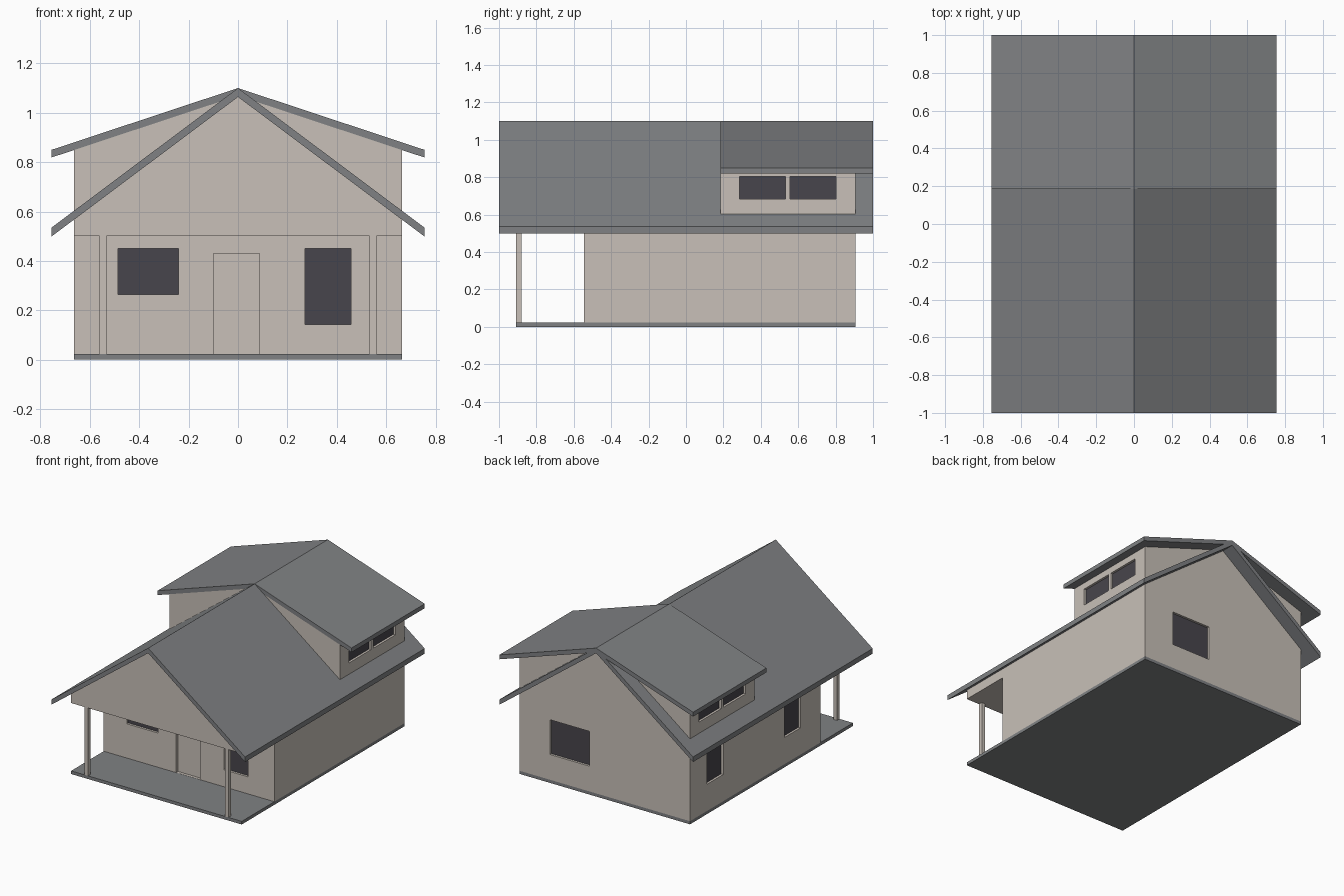
import bpy, bmesh

if "Cube" in bpy.data.objects:
    bpy.data.objects.remove(bpy.data.objects["Cube"])


def material(name, rgb):
    m = bpy.data.materials.new(name)
    m.diffuse_color = (*rgb, 1)
    m.use_nodes = True
    m.node_tree.nodes["Principled BSDF"].inputs["Base Color"].default_value = m.diffuse_color
    return m


WALL = material("beige wall", (0.58, 0.53, 0.48))
GREY = material("grey roof", (0.215, 0.222, 0.23))
GLASS = material("dark glass", (0.064, 0.06, 0.072))


def finish(name, bm, mat):
    bmesh.ops.recalc_face_normals(bm, faces=bm.faces)
    me = bpy.data.meshes.new(name)
    bm.to_mesh(me)
    bm.free()
    me.materials.append(mat)
    ob = bpy.data.objects.new(name, me)
    bpy.context.collection.objects.link(ob)
    return ob


def prism(name, profile, y0, y1, mat):
    """Extrude an (x, z) profile along y."""
    bm = bmesh.new()
    face = bm.faces.new([bm.verts.new((x, y0, z)) for x, z in profile])
    new = bmesh.ops.extrude_face_region(bm, geom=[face])["geom"]
    verts = [v for v in new if isinstance(v, bmesh.types.BMVert)]
    bmesh.ops.translate(bm, verts=verts, vec=(0, y1 - y0, 0))
    return finish(name, bm, mat)


def box(name, x, y, z, mat):
    return prism(name, [(x[0], z[0]), (x[1], z[0]), (x[1], z[1]), (x[0], z[1])], y[0], y[1], mat)


def carve(target, cutter):
    mod = target.modifiers.new("opening", 'BOOLEAN')
    mod.operation = 'DIFFERENCE'
    mod.solver = 'EXACT'
    mod.object = cutter
    bpy.context.view_layer.objects.active = target
    bpy.ops.object.modifier_apply(modifier=mod.name)
    bpy.data.objects.remove(cutter)


RECESS, PANE = 0.02, 0.004


def opening(target, name, axis, plane, side, across, z, glazed=True):
    """Recess an opening in a wall facing side*axis and lay a pane in it."""
    def place(n, near, far, mat):
        depth = sorted((plane + side * near, plane + side * far))
        x, y = (depth, across) if axis == 'x' else (across, depth)
        return box(n, x, y, z, mat)
    carve(target, place("cutter", -RECESS, 0.05, WALL))
    if glazed:
        place(name, -RECESS - 0.001, -RECESS + PANE, GLASS)


W, E = 0.665, 0.755            # wall and eave half widths
FRONT, PORCH, BACK = -0.545, -0.908, 0.905
DORMER = 0.185
RIDGE = 1.1


def roof_profile(eave_top, t):
    return [(-E, eave_top), (0, RIDGE), (E, eave_top),
            (E, eave_top - t), (0, RIDGE - t), (-E, eave_top - t)]


def under(eave_top, t):
    """Height of the roof underside above the side wall."""
    return RIDGE - t - (RIDGE - eave_top) * W / E


T1, T2 = 0.036, 0.031
LOW, HIGH = under(0.535, T1), under(0.85, T2)

# Base slab and roofs
box("base_slab", (-W, W), (PORCH, BACK), (0, 0.022), GREY)
prism("main_roof", roof_profile(0.535, T1), -1, 1, GREY)
prism("dormer_roof", roof_profile(0.85, T2), DORMER, 1, GREY)

# House walls, porch gable and dormer walls
house = prism("house_walls", [(-W, 0.022), (W, 0.022), (W, LOW), (0, RIDGE - T1), (-W, LOW)],
              FRONT, BACK, WALL)
prism("porch_gable", [(-W, 0.5), (W, 0.5), (W, LOW), (0, RIDGE - T1), (-W, LOW)],
      PORCH, FRONT, WALL)
dormers = [prism("dormer_walls", [(0, RIDGE - T1), (s * W, LOW), (s * W, HIGH), (0, RIDGE - T2)],
                 DORMER, BACK, WALL) for s in (-1, 1)]

# Porch posts
for s in (-1, 1):
    box("porch_post", sorted((s * 0.533, s * 0.561)), (PORCH, PORCH + 0.028), (0.022, 0.5), WALL)

# Front door and windows
opening(house, "front_door", 'y', FRONT, -1, (-0.1, 0.087), (0.023, 0.43), glazed=False)
opening(house, "front_wide_window", 'y', FRONT, -1, (-0.485, -0.24), (0.263, 0.45))
opening(house, "front_tall_window", 'y', FRONT, -1, (0.272, 0.458), (0.142, 0.45))

# Back and left windows
opening(house, "back_window", 'y', BACK, 1, (0.12, 0.425), (0.2, 0.445))
for y in (-0.325, 0.535):
    opening(house, "left_window", 'x', -W, -1, (y, y + 0.18), (0.21, 0.45))

# Dormer windows, both sides
for wall, s in zip(dormers, (-1, 1)):
    for y in (0.285, 0.557):
        opening(wall, "dormer_window", 'x', s * W, s, (y, y + 0.246), (0.682, 0.803))
